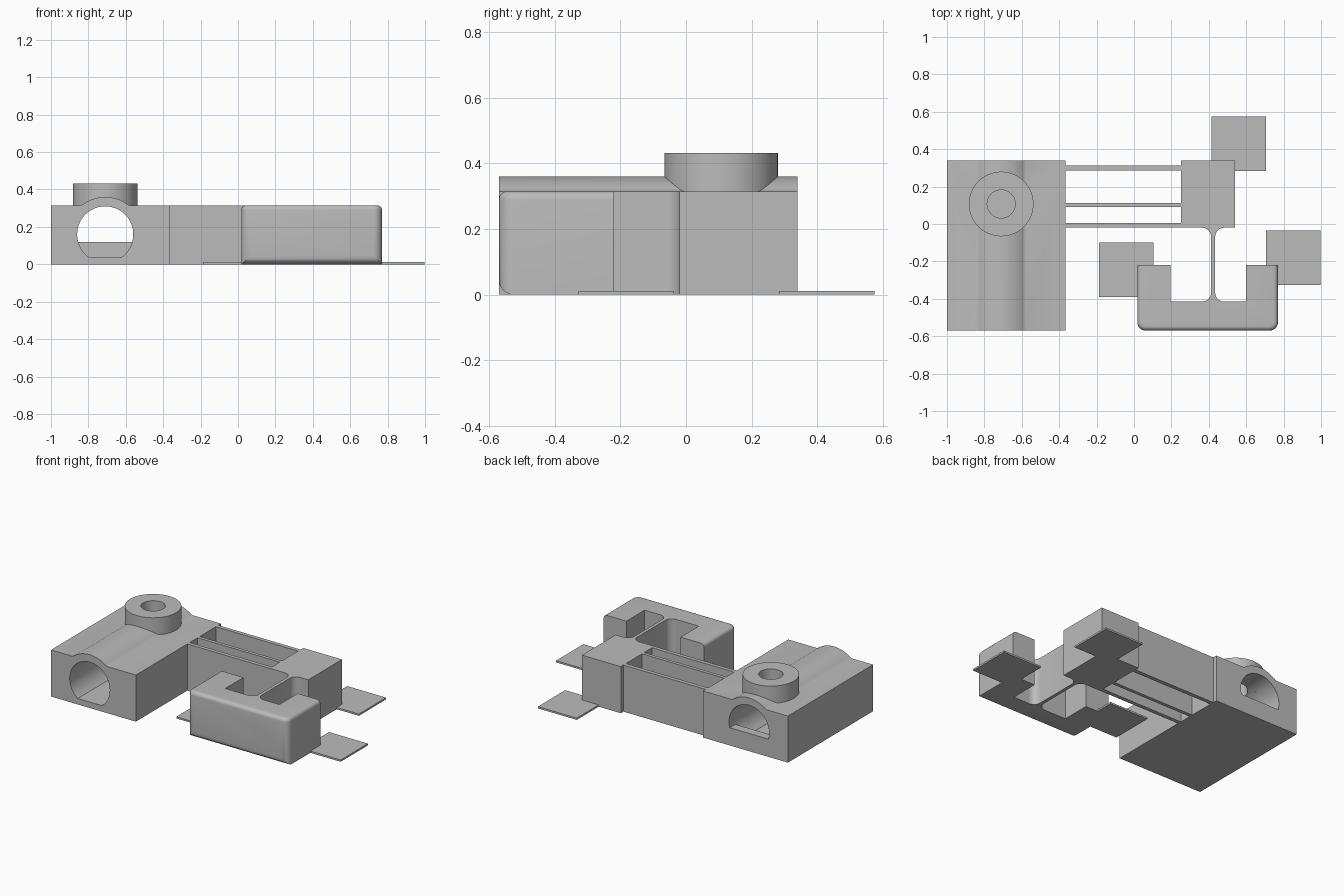
import bpy, bmesh, math

if "Cube" in bpy.data.objects:
    bpy.data.objects.remove(bpy.data.objects["Cube"])

H = 0.315          # common body height
BX, BZ = -0.71, 0.16   # axis of the horizontal bore

grey = bpy.data.materials.new("plain grey")
grey.diffuse_color = (0.5, 0.5, 0.5, 1)
grey.use_nodes = True
grey.node_tree.nodes["Principled BSDF"].inputs["Base Color"].default_value = grey.diffuse_color


def finish(bm, name, helper=False):
    bmesh.ops.recalc_face_normals(bm, faces=bm.faces)
    me = bpy.data.meshes.new(name)
    bm.to_mesh(me)
    bm.free()
    me.materials.append(grey)
    ob = bpy.data.objects.new(name, me)
    bpy.context.collection.objects.link(ob)
    ob.hide_render = helper
    return ob


def prism(name, pts, lo, hi, axis="z", helper=False):
    """Extrude a 2D outline along an axis (y: points are x,z; x: points are y,z)."""
    put = {"z": lambda a, b, t: (a, b, t), "y": lambda a, b, t: (a, t, b),
           "x": lambda a, b, t: (t, a, b)}[axis]
    bm = bmesh.new()
    low = [bm.verts.new(put(a, b, lo)) for a, b in pts]
    top = [bm.verts.new(put(a, b, hi)) for a, b in pts]
    bm.faces.new(low)
    bm.faces.new(top)
    n = len(pts)
    for i in range(n):
        j = (i + 1) % n
        bm.faces.new((low[i], low[j], top[j], top[i]))
    return finish(bm, name, helper)


def box(name, x0, x1, y0, y1, z0=0, z1=H, helper=False):
    return prism(name, [(x0, y0), (x1, y0), (x1, y1), (x0, y1)], z0, z1, helper=helper)


def arc(cx, cy, r, a0, a1, n=8):
    return [(cx + r * math.cos(math.radians(a0 + (a1 - a0) * i / n)),
             cy + r * math.sin(math.radians(a0 + (a1 - a0) * i / n))) for i in range(n + 1)]


def boolean(ob, other, op="DIFFERENCE"):
    m = ob.modifiers.new(op.lower(), "BOOLEAN")
    m.operation, m.object, m.solver = op, other, "EXACT"


def apply_and_smooth(ob, helpers):
    bpy.ops.object.select_all(action="DESELECT")
    ob.select_set(True)
    bpy.context.view_layer.objects.active = ob
    for m in list(ob.modifiers):
        bpy.ops.object.modifier_apply(modifier=m.name)
    bpy.ops.object.shade_smooth_by_angle(angle=math.radians(30))
    for h in helpers:
        bpy.data.objects.remove(h)


def flat_bore(floor, r=0.15):
    """Circle outline cut off flat at the given floor height."""
    a = math.degrees(math.asin((floor - BZ) / r))
    return arc(BX, BZ, r, a, 180 - a, 48)


# Base block with a raised ridge along the bore
a = math.degrees(math.acos(0.13 / 0.2))
ridge = [(x, max(z, H)) for x, z in arc(BX, BZ, 0.2, a, 180 - a, 24)]
outline = [(-1, 0), (-0.365, 0), (-0.365, H)] + ridge + [(-1, H)]
base = prism("base_block", outline, -0.57, 0.34, "y")

# Round port on top, then the bores
port = prism("port", arc(BX, 0.107, 0.173, 0, 360, 64)[:-1], 0.25, 0.432, helper=True)
bore = prism("bore", flat_bore(0.04), -0.7, 0.28, "y", True)
rear = prism("rear_bore", flat_bore(0.12), 0.2, 0.5, "y", True)
hole = prism("port_hole", arc(BX, 0.107, 0.075, 0, 360, 40)[:-1], 0.16, 0.6, helper=True)
boolean(base, port, "UNION")
for cutter in (bore, rear, hole):
    boolean(base, cutter)
apply_and_smooth(base, [port, bore, rear, hole])

# Thin parallel beams and the moving block they carry
for i, (y0, y1) in enumerate([(-0.02, 0.006), (0.09, 0.113), (0.285, 0.312)]):
    box(f"flexure_beam_{i + 1}", -0.365, 0.25, y0, y1)
box("moving_block", 0.25, 0.54, -0.02, 0.34)

# Web with filleted ends
WL, WR, R = 0.412, 0.434, 0.048
web = (arc(WR + R, -0.415 + R, R, 270, 180) + arc(WR + R, -0.02 - R, R, 180, 90)
       + arc(WL - R, -0.02 - R, R, 90, 0) + arc(WL - R, -0.415 + R, R, 0, -90))
apply_and_smooth(prism("connecting_web", web, 0, H), [])

# U-shaped clamp with rounded front corners
X0, X1, YF, YB, C = 0.018, 0.77, -0.57, -0.22, 0.045
u = (arc(X0 + C, YF + C, C, 180, 270) + arc(X1 - C, YF + C, C, 270, 360)
     + [(X1, YB), (0.6, YB), (0.6, -0.415), (0.195, -0.415), (0.195, YB), (X0, YB)])
clamp = prism("u_clamp", u, 0, H)
bm = bmesh.new()
bm.from_mesh(clamp.data)


def on_rim(v):
    return v.co.z > H - 1e-4 and (v.co.x < X0 + C + 1e-4 or v.co.x > X1 - C - 1e-4) \
        and not (0.1 < v.co.x < 0.65)


rim = [e for e in bm.edges if all(on_rim(v) for v in e.verts)]
bmesh.ops.bevel(bm, geom=rim, offset=0.024, segments=5, profile=0.5, affect="EDGES")
bm.to_mesh(clamp.data)
bm.free()
# Rounded lower front edge
side = arc(YF + C, C, C, 180, 270) + [(0, 0), (0, 0.5), (YF, 0.5)]
envelope = prism("clamp_envelope", side, -0.2, 1, "x", True)
boolean(clamp, envelope, "INTERSECT")
apply_and_smooth(clamp, [envelope])

# Thin square pads on the ground
for i, (x, y) in enumerate([(0.415, 0.283), (0.706, -0.327), (-0.188, -0.39)]):
    box(f"ground_pad_{i + 1}", x, x + 0.291, y, y + 0.291, 0, 0.012)
